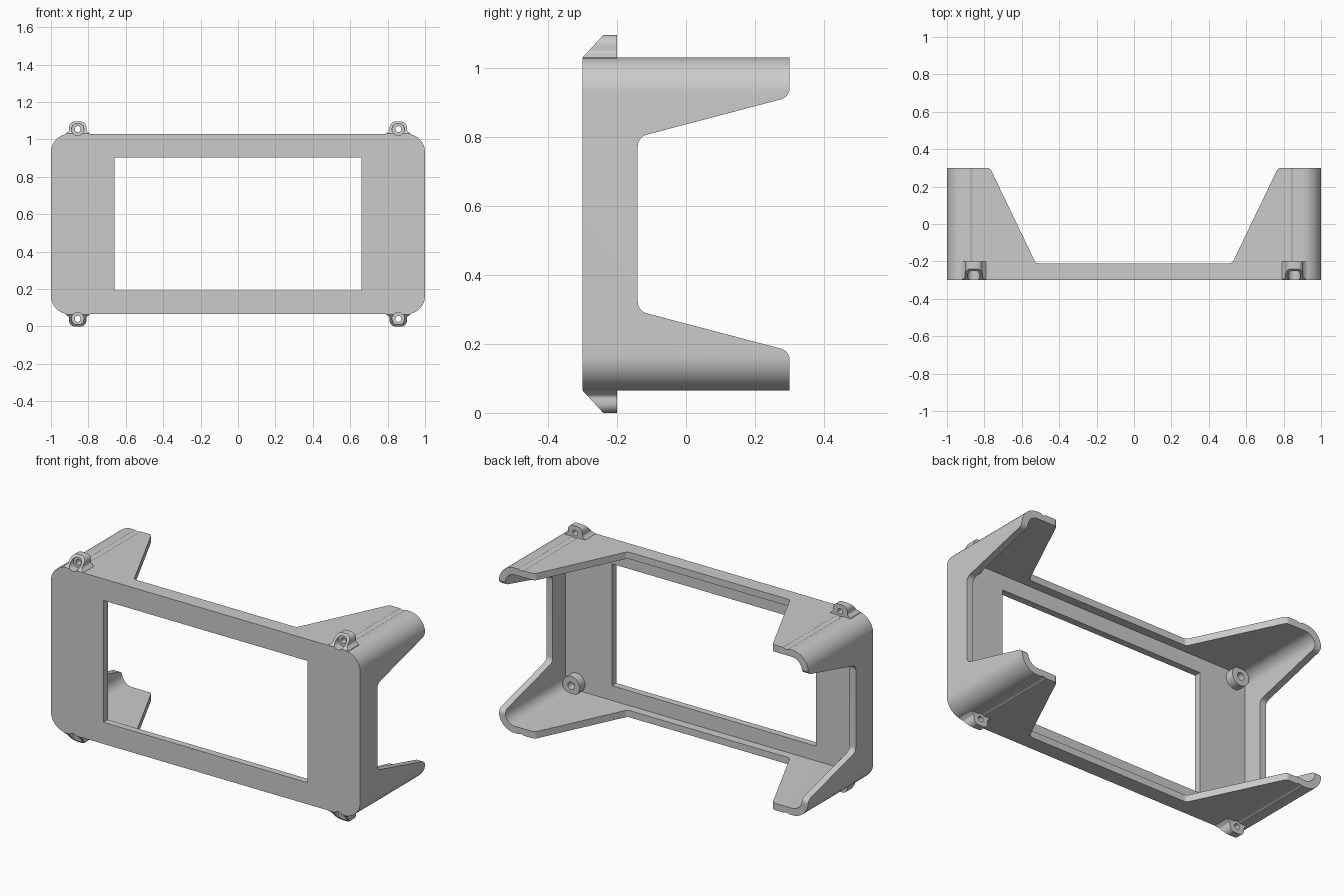
import bpy, bmesh, math
from mathutils import Vector

if "Cube" in bpy.data.objects:
    bpy.data.objects.remove(bpy.data.objects["Cube"], do_unlink=True)

MID = 0.5475            # height of the horizontal symmetry plane
HALF = 0.4825           # half height of the shell
WALL = 0.04
EAR_X, EAR_Z = 0.857, 0.507   # screw axis, measured from the middle

grey = bpy.data.materials.new("matte_grey")
grey.use_nodes = True
grey.diffuse_color = (0.6, 0.6, 0.6, 1)
grey.node_tree.nodes["Principled BSDF"].inputs["Base Color"].default_value = (0.6, 0.6, 0.6, 1)


def fillet(corners, steps=8):
    """Outline from (a, b, radius) corners, rounded with true arcs."""
    out = []
    for i, (a, b, r) in enumerate(corners):
        p = Vector((a, b))
        if r == 0:
            out.append(p)
            continue
        u = (Vector(corners[i - 1][:2]) - p).normalized()
        v = (Vector(corners[(i + 1) % len(corners)][:2]) - p).normalized()
        half = u.angle(v) / 2
        centre = p + (u + v).normalized() * r / math.sin(half)
        start = (p + u * r / math.tan(half) - centre).normalized()
        end = (p + v * r / math.tan(half) - centre).normalized()
        out += [centre + r * start.slerp(end, k / steps).normalized() for k in range(steps + 1)]
    return out


def box(w, h, r):
    return fillet([(-w, MID - h, r), (w, MID - h, r), (w, MID + h, r), (-w, MID + h, r)], 12)


def circle(x, z, r, n=32):
    return [Vector((x + r * math.cos(k * math.tau / n), z + r * math.sin(k * math.tau / n))) for k in range(n)]


def store(bm, mesh):
    """Write a closed solid to a mesh with its faces turned outward."""
    bm.normal_update()
    bmesh.ops.recalc_face_normals(bm, faces=bm.faces[:])
    if bm.calc_volume(signed=True) < 0:
        bmesh.ops.reverse_faces(bm, faces=bm.faces[:])
    bm.to_mesh(mesh)
    bm.free()


def prism(name, outline, axis, lo, hi):
    """Extrude a 2D outline along one axis."""
    place = {"x": lambda p, d: (d, p.x, p.y),
             "y": lambda p, d: (p.x, d, p.y),
             "z": lambda p, d: (p.x, p.y, d)}[axis]
    bm = bmesh.new()
    rings = [[bm.verts.new(place(p, d)) for p in outline] for d in (lo, hi)]
    for ring in rings:
        bm.faces.new(ring)
    for i in range(len(outline)):
        bm.faces.new((rings[0][i - 1], rings[0][i], rings[1][i], rings[1][i - 1]))
    mesh = bpy.data.meshes.new(name)
    store(bm, mesh)
    mesh.materials.append(grey)
    obj = bpy.data.objects.new(name, mesh)
    bpy.context.collection.objects.link(obj)
    return obj


def cut(obj, *cutter_args):
    """Subtract a prism and discard it."""
    cutter = prism("cutter", *cutter_args)
    mod = obj.modifiers.new("cut", "BOOLEAN")
    mod.operation, mod.solver, mod.object = "DIFFERENCE", "EXACT", cutter
    bpy.context.view_layer.objects.active = obj
    bpy.ops.object.modifier_apply(modifier=mod.name)
    bpy.data.objects.remove(cutter, do_unlink=True)


def finish(obj):
    bpy.ops.object.select_all(action="DESELECT")
    obj.select_set(True)
    bpy.context.view_layer.objects.active = obj
    bpy.ops.object.shade_smooth_by_angle(angle=math.radians(30))


corners = [(sx, sz) for sx in (-1, 1) for sz in (-1, 1)]

# Shell: open-backed tray with a window in its front plate
shell = prism("frame_shell", box(1, HALF, 0.1), "y", -0.3, 0.33)
cut(shell, box(1 - WALL, HALF - WALL, 0.065), "y", -0.3 + WALL, 0.5)
cut(shell, box(0.66, 0.356, 0), "y", -0.5, 0)

# Top and bottom walls cut back between the corner arms
half_top = [(0.525, -0.21, 0.025), (0.77, 0.3, 0.025), (1.2, 0.3, 0), (1.2, 0.5, 0)]
mirror_top = [(-a, b, r) for a, b, r in reversed(half_top)]
cut(shell, fillet(half_top + mirror_top), "z", -0.5, 1.6)

# Side walls cut back between the corner arms
half_side = [(-0.14, 0.252, 0.035), (0.301, 0.368, 0.035), (0.301, 0.8, 0), (0.5, 0.8, 0)]
upper = [(a, MID + b, r) for a, b, r in half_side]
lower = [(a, MID - b, r) for a, b, r in reversed(half_side)]
cut(shell, fillet(upper + lower), "x", -1.5, 1.5)

for sx, sz in corners:
    x, z = sx * EAR_X, MID + sz * EAR_Z
    side = ("right" if sx < 0 else "left") + ("_lower" if sz < 0 else "_upper")

    # Screwdriver groove behind each ear and screw-head recess in front of it
    cut(shell, circle(x, z, 0.03), "y", -0.22, 0.5)
    cut(shell, circle(x, z, 0.033), "y", -0.5, -0.25)

    # Ear with flared foot, rounded top and sloping front
    outline = fillet([(-0.065, -0.05, 0), (0.065, -0.05, 0), (0.065, -0.024, 0),
                      (0.046, -0.008, 0.012), (0.046, 0.0405, 0.03),
                      (-0.046, 0.0405, 0.03), (-0.046, -0.008, 0.012), (-0.065, -0.024, 0)])
    ear = prism("ear_" + side, [Vector((x + p.x, z + sz * p.y)) for p in outline], "y", -0.299, -0.2)
    bm = bmesh.new()
    bm.from_mesh(ear.data)
    res = bmesh.ops.bisect_plane(bm, geom=bm.verts[:] + bm.edges[:] + bm.faces[:],
                                 plane_co=(x, -0.24, MID + sz * 0.5475),
                                 plane_no=(0, -0.065, sz * 0.06), clear_outer=True)
    rim = [e for e in res["geom_cut"] if isinstance(e, bmesh.types.BMEdge)]
    bmesh.ops.holes_fill(bm, edges=rim, sides=0)
    store(bm, ear.data)
    cut(ear, circle(x, z, 0.033), "y", -0.5, -0.25)
    cut(ear, circle(x, z, 0.016), "y", -0.5, 0)
    finish(ear)

    # Hollow boss in the inner corner of the front plate
    bx, bz = sx * 0.89, MID + sz * 0.398
    boss = prism("boss_" + side, circle(bx, bz, 0.055), "y", -0.27, -0.21)
    cut(boss, circle(bx, bz, 0.022), "y", -0.255, 0)
    finish(boss)

finish(shell)
